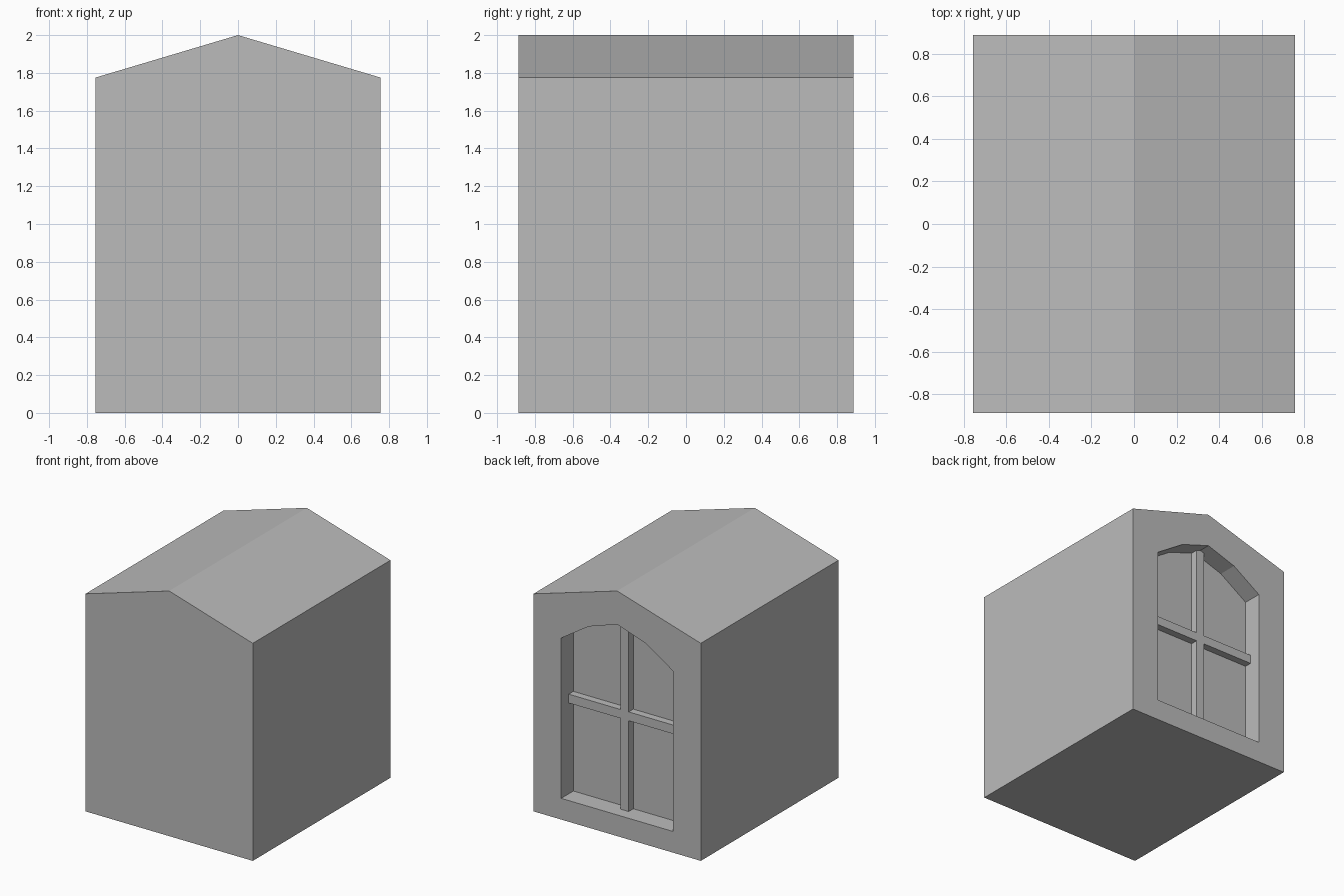
import bpy
import bmesh

if "Cube" in bpy.data.objects:
    bpy.data.objects.remove(bpy.data.objects["Cube"])

W, D = 0.755, 0.8875              # half width, half depth
EAVE, RIDGE = 1.775, 2.0
SILL, SPRING, CROWN = 0.173, 1.481, 1.727   # window heights
HALF_WIN, RECESS, BAR_INSET = 0.505, 0.157, 0.097
BAR = 0.036                        # half width of a glazing bar

grey = bpy.data.materials.new("plain grey")
grey.diffuse_color = (0.5, 0.5, 0.5, 1)
grey.use_nodes = True
grey.node_tree.nodes["Principled BSDF"].inputs["Base Color"].default_value = grey.diffuse_color


def prism(name, half, y0, y1):
    """Extrude a profile mirrored about x = 0 from y0 to y1.
    'half' lists the right-hand points, bottom to top."""
    profile = half + [(-x, z) for x, z in reversed(half) if x > 0]
    bm = bmesh.new()
    face = bm.faces.new([bm.verts.new((x, y0, z)) for x, z in profile])
    ext = bmesh.ops.extrude_face_region(bm, geom=[face])
    moved = [g for g in ext["geom"] if isinstance(g, bmesh.types.BMVert)]
    bmesh.ops.translate(bm, verts=moved, vec=(0, y1 - y0, 0))
    bmesh.ops.recalc_face_normals(bm, faces=bm.faces)
    mesh = bpy.data.meshes.new(name)
    bm.to_mesh(mesh)
    bm.free()
    mesh.materials.append(grey)
    obj = bpy.data.objects.new(name, mesh)
    bpy.context.collection.objects.link(obj)
    return obj


# gabled body
body = prism("house_body", [(W, 0), (W, EAVE), (0, RIDGE)], -D, D)

# arched window recess in the back wall
cutter = prism("window_cutter",
               [(HALF_WIN, SILL), (HALF_WIN, SPRING), (0.257, 1.642), (0, CROWN)],
               D - RECESS, D + 0.2)
cutter.hide_render = True
cutter.hide_viewport = False
cut = body.modifiers.new("window_recess", "BOOLEAN")
cut.operation = "DIFFERENCE"
cut.solver = "EXACT"
cut.object = cutter
bpy.context.view_layer.objects.active = body
bpy.ops.object.modifier_apply(modifier=cut.name)
bpy.data.objects.remove(cutter)

# cross-shaped glazing bars, ends tucked into the wall
mid = (SILL + CROWN) / 2
reach = HALF_WIN + 0.01
prism("window_bars",
      [(BAR, SILL - 0.01), (BAR, mid - BAR), (reach, mid - BAR),
       (reach, mid + BAR), (BAR, mid + BAR), (BAR, CROWN + 0.01)],
      D - RECESS - 0.01, D - BAR_INSET)
